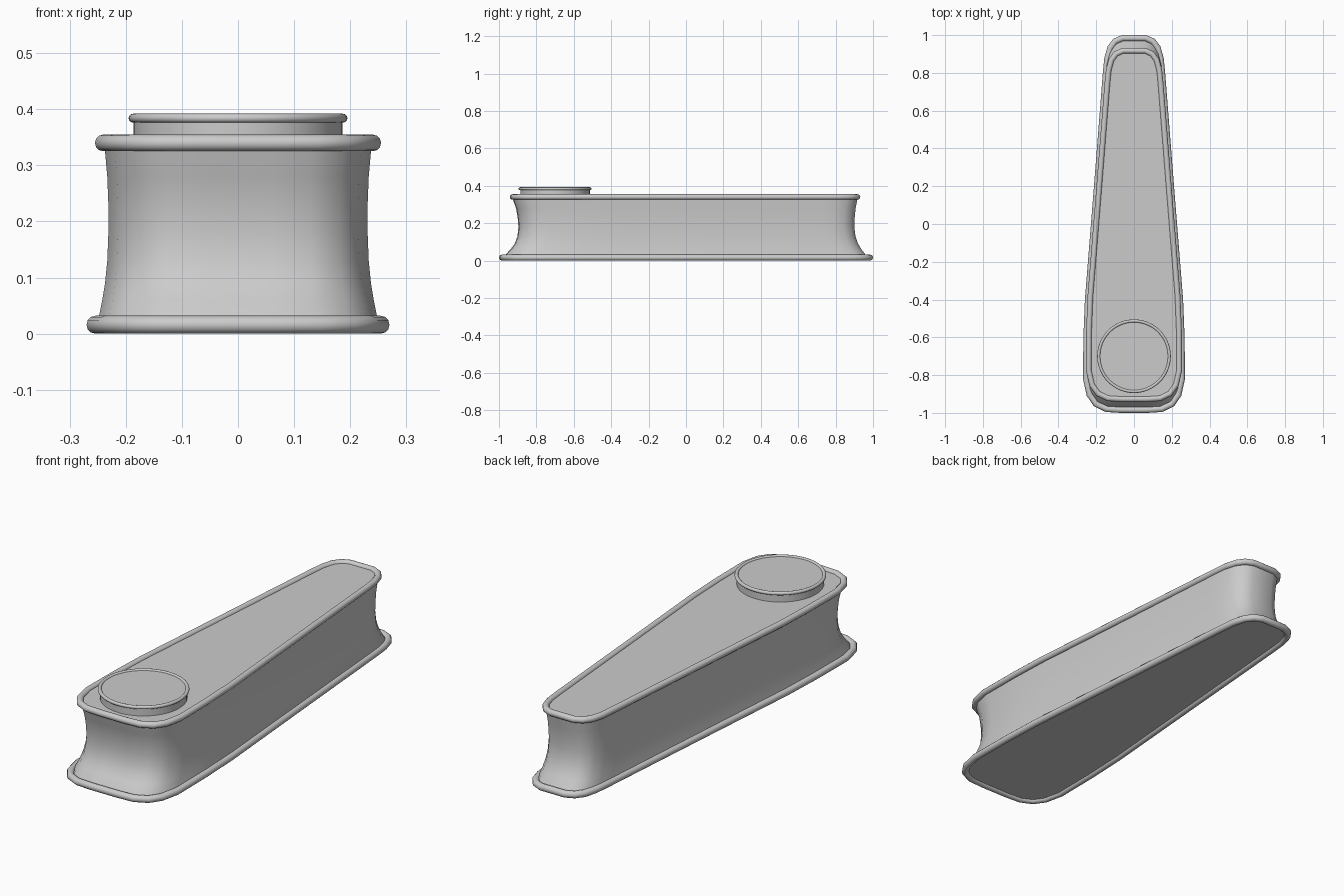
import bpy, bmesh, math
from mathutils import Vector

cube = bpy.data.objects.get("Cube")
if cube:
    bpy.data.objects.remove(cube, do_unlink=True)

grey = bpy.data.materials.new("plain_grey")
grey.use_nodes = True
grey.diffuse_color = (0.6, 0.6, 0.6, 1)
grey.node_tree.nodes["Principled BSDF"].inputs["Base Color"].default_value = (0.6, 0.6, 0.6, 1)

# Right half of the tapered plan, front to back
HALF = [(0.07, -1), (0.15, -0.995), (0.212, -0.965), (0.25, -0.91), (0.27, -0.82),
        (0.268, -0.6), (0.26, -0.4), (0.212, 0.2), (0.165, 0.8), (0.157, 0.88),
        (0.14, 0.94), (0.11, 0.98), (0.065, 1)]


def plan(half_width, front, back):
    """Tapered outline fitted to a half width and a y range."""
    pts = HALF + [(-x, y) for x, y in reversed(HALF)]
    return [Vector((x * half_width / 0.27, front + (y + 1) / 2 * (back - front)))
            for x, y in pts]


def circle(radius, cy, n=48):
    return [Vector((radius * math.cos(math.tau * i / n), cy + radius * math.sin(math.tau * i / n)))
            for i in range(n)]


def grow(pts, d):
    """Offset a counter-clockwise outline outward by d with mitred corners."""
    out = []
    for i, p in enumerate(pts):
        a = (p - pts[i - 1]).normalized()
        b = (pts[(i + 1) % len(pts)] - p).normalized()
        n = Vector((a.y + b.y, -a.x - b.x)).normalized()
        out.append(p + n * d / max(0.5, n.dot(Vector((a.y, -a.x)))))
    return out


def loft(name, rings, closed=False):
    """Skin (outline, z) rings; either cap the ends or close into a loop."""
    bm = bmesh.new()
    rows = [[bm.verts.new((p.x, p.y, z)) for p in pts] for pts, z in rings]
    pairs = list(zip(rows, rows[1:]))
    if closed:
        pairs.append((rows[-1], rows[0]))
    else:
        bm.faces.new(list(reversed(rows[0])))
        bm.faces.new(rows[-1])
    for lo, hi in pairs:
        for i in range(len(lo)):
            j = (i + 1) % len(lo)
            bm.faces.new((lo[i], lo[j], hi[j], hi[i]))
    bmesh.ops.recalc_face_normals(bm, faces=bm.faces)
    mesh = bpy.data.meshes.new(name)
    bm.to_mesh(mesh)
    bm.free()
    mesh.materials.append(grey)
    obj = bpy.data.objects.new(name, mesh)
    bpy.context.collection.objects.link(obj)
    bpy.ops.object.select_all(action='DESELECT')
    obj.select_set(True)
    bpy.context.view_layer.objects.active = obj
    bpy.ops.object.shade_smooth_by_angle(angle=math.radians(50))


def bead(name, outline, r, z, n=12):
    """Round moulding whose outer edge follows the outline."""
    turns = [math.tau * k / n for k in range(n)]
    loft(name, [(grow(outline, r * math.cos(t) - r), z + r * math.sin(t)) for t in turns], True)


# Body with concave sides: z, half width, front, back
LEVELS = [(0.012, 0.252, -0.975, 0.972), (0.035, 0.247, -0.962, 0.957),
          (0.06, 0.242, -0.938, 0.938), (0.09, 0.237, -0.916, 0.92),
          (0.13, 0.233, -0.901, 0.906), (0.18, 0.231, -0.896, 0.9),
          (0.23, 0.231, -0.9, 0.902), (0.28, 0.233, -0.909, 0.907),
          (0.325, 0.237, -0.925, 0.916), (0.343, 0.238, -0.928, 0.918)]
loft("body", [(plan(w, f, b), z) for z, w, f, b in LEVELS])

# Rounded mouldings round the foot and the top
bead("base_rim", plan(0.27, -1, 1), 0.016, 0.016)
bead("top_rim", plan(0.255, -0.942, 0.932), 0.0148, 0.34)

# Round button with its own moulding
loft("button", [(circle(0.186, -0.7), z) for z in (0.335, 0.386)])
bead("button_rim", circle(0.195, -0.7), 0.008, 0.384)
